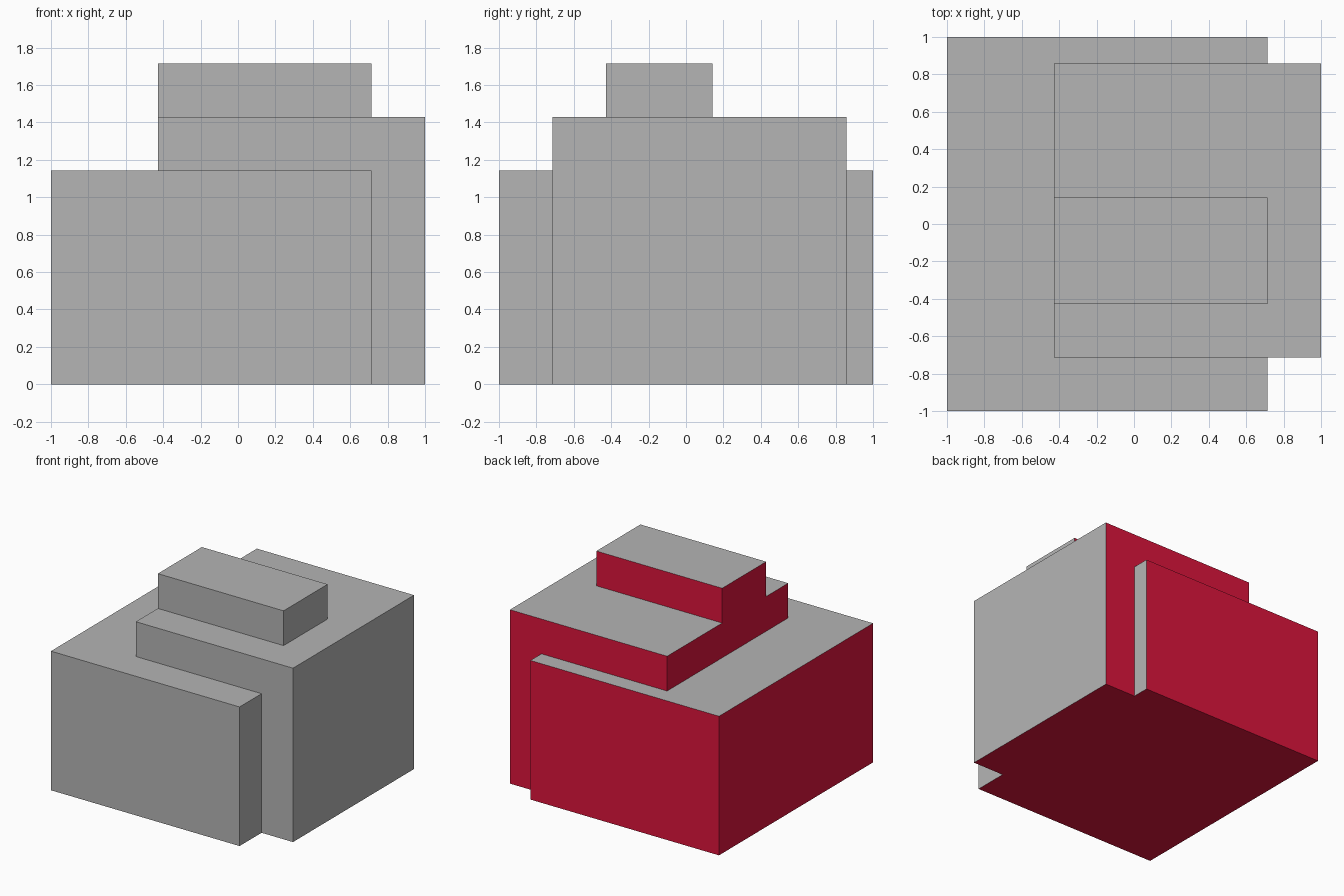
import bpy

if "Cube" in bpy.data.objects:
    bpy.data.objects.remove(bpy.data.objects["Cube"])

U = 2 / 7  # grid module


def material(name, rgb):
    m = bpy.data.materials.new(name)
    m.diffuse_color = (*rgb, 1)
    m.use_nodes = True
    m.node_tree.nodes["Principled BSDF"].inputs["Base Color"].default_value = m.diffuse_color
    return m


def box(name, lo, hi):
    """Box between two corners given in grid modules."""
    bpy.ops.mesh.primitive_cube_add(size=1)
    o = bpy.context.object
    o.name = name
    for v in o.data.vertices:
        v.co = [(l if c < 0 else h) * U for c, l, h in zip(v.co, lo, hi)]
    return o


grey = material("grey", (0.46, 0.46, 0.46))
crimson = material("crimson", (0.716, 0.007, 0.045))

# Wide base, taller block offset to the right, small cap on top
body = box("stepped_block", (-3.5, -3.5, 0), (2.5, 3.5, 4))
tall = box("tall_block", (-1.5, -2.5, 0), (3.5, 3, 5))
cap = box("cap_block", (-1.5, -1.5, 4.5), (2.5, 0.5, 6))

# Fuse the blocks into one solid
bpy.context.view_layer.objects.active = body
for part in (tall, cap):
    mod = body.modifiers.new("fuse", 'BOOLEAN')
    mod.operation = 'UNION'
    mod.solver = 'EXACT'
    mod.object = part
    bpy.ops.object.modifier_apply(modifier=mod.name)
    bpy.data.objects.remove(part)

# Faces toward the left, back and bottom are crimson, the others grey
body.data.materials.clear()
body.data.materials.append(grey)
body.data.materials.append(crimson)
for p in body.data.polygons:
    n = p.normal
    p.material_index = int(n.x < -0.5 or n.y > 0.5 or n.z < -0.5)
